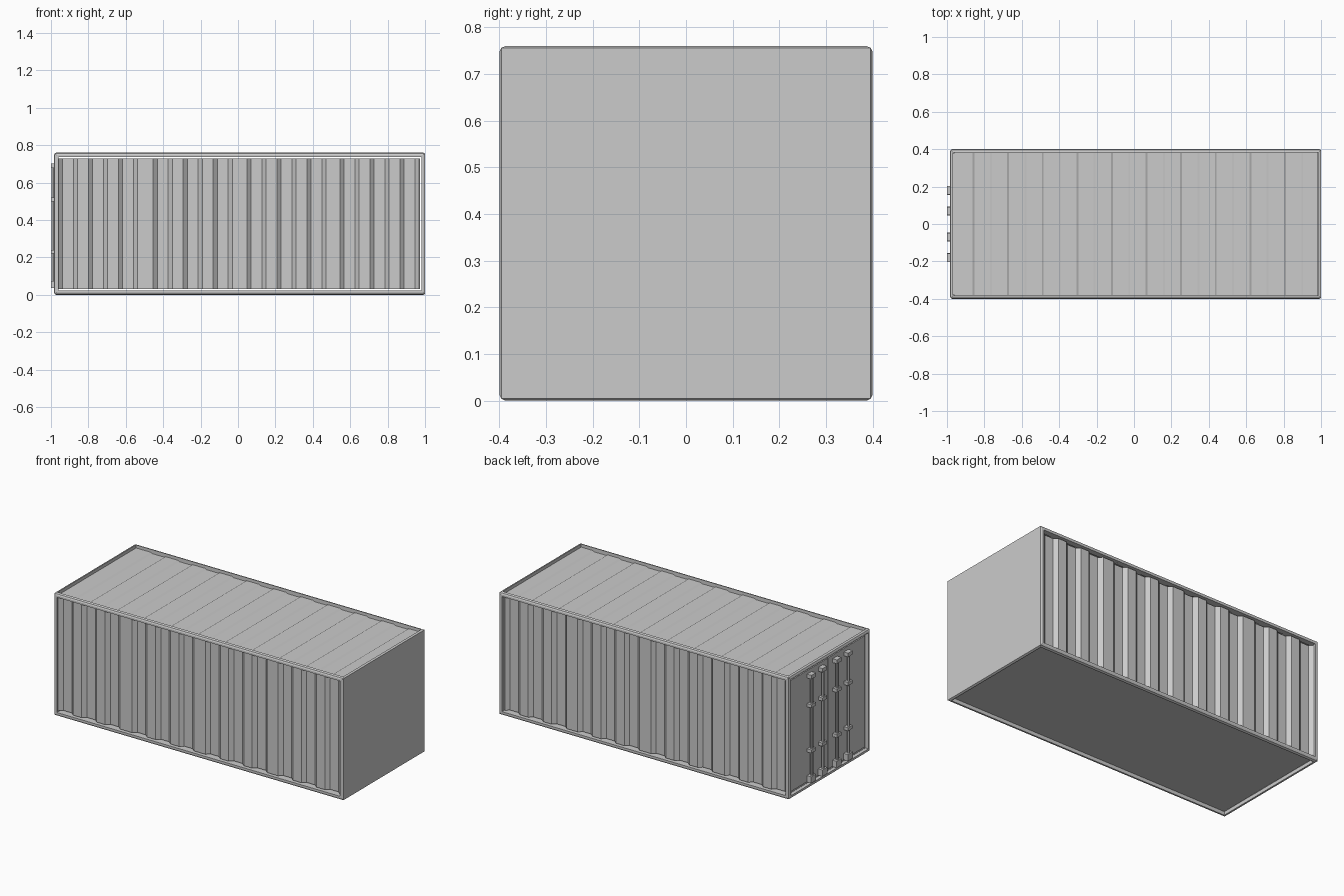
import bpy, bmesh
from mathutils import Vector

if "Cube" in bpy.data.objects:
    bpy.data.objects.remove(bpy.data.objects["Cube"])

X0, X1 = -0.98, 1.0
Y, Z0, Z1 = 0.396, 0.004, 0.756


def finish(name, bm):
    me = bpy.data.meshes.new(name)
    bm.to_mesh(me)
    bm.free()
    ob = bpy.data.objects.new(name, me)
    bpy.context.collection.objects.link(ob)
    return ob


def add_box(bm, lo, hi):
    lo, hi = Vector(lo), Vector(hi)
    for v in bmesh.ops.create_cube(bm, size=1)["verts"]:
        v.co = Vector([(lo[i] + hi[i]) / 2 + v.co[i] * (hi[i] - lo[i]) for i in range(3)])


def strip(name, profile, place_a, place_b):
    """Folded sheet: profile points (x, depth) joined between two edges."""
    bm = bmesh.new()
    a = [bm.verts.new(place_a(*p)) for p in profile]
    b = [bm.verts.new(place_b(*p)) for p in profile]
    for i in range(len(profile) - 1):
        bm.faces.new((a[i], a[i + 1], b[i + 1], b[i]))
    return finish(name, bm)


# Frame: box with slightly raised rims and recessed bays on all sides but the closed end
bm = bmesh.new()
add_box(bm, (X0, -Y, Z0), (X1, Y, Z1))
bm.normal_update()
bays = [((0, -1, 0), 0.016, 0.034, True), ((0, 1, 0), 0.016, 0.034, True),
        ((0, 0, 1), 0.006, 0.024, True), ((0, 0, -1), 0.010, 0.022, False),
        ((-1, 0, 0), 0.012, 0.022, False)]
for normal, rim, depth, is_open in bays:
    face = max(bm.faces, key=lambda f: f.normal.dot(Vector(normal)) * f.calc_area())
    for t, d in ((0.012, 0.004), (rim, 0), (0.0005, -depth)):
        bmesh.ops.inset_individual(bm, faces=[face], thickness=t, depth=d)
        bm.normal_update()
    if is_open:
        bmesh.ops.delete(bm, geom=[face], context="FACES_ONLY")
finish("container_frame", bm)

# Corrugated side walls: four sheets of three grooves each
profile = [(-0.955, 0.388)]
for start in (-0.96, -0.4545, 0.0475, 0.545):
    for k in range(6):
        x = start + k * 0.0802
        lo, hi = (0.388, 0.368) if k % 2 == 0 else (0.368, 0.388)
        profile += [(x, lo), (x + 0.023, hi)]
profile[0] = (-0.9715, 0.388)
profile.append((0.973, 0.388))
for name, s in (("front_wall", -1), ("back_wall", 1)):
    strip(name, profile, lambda x, d: (x, s * d, 0.03), lambda x, d: (x, s * d, 0.73))

# Roof sheet with shallow folds
profile = [(-0.963, 0.744)]
for k in range(20):
    x = -0.858 + k * 0.0925
    lo, hi = (0.744, 0.738) if k % 2 == 0 else (0.738, 0.744)
    profile += [(x - 0.005, lo), (x + 0.005, hi)]
profile.append((0.983, 0.744))
strip("roof", profile, lambda x, z: (x, -0.379, z), lambda x, z: (x, 0.379, z))

# Pair of doors
for name, s in (("left_door", 1), ("right_door", -1)):
    bm = bmesh.new()
    ya, yb = sorted((s * 0.003, s * 0.364))
    add_box(bm, (-0.971, ya, 0.036), (-0.955, yb, 0.724))
    finish(name, bm)

# Locking rods with guide brackets and handles at the foot
for i, y in enumerate((-0.18, -0.07, 0.07, 0.18)):
    bm = bmesh.new()
    bmesh.ops.create_cone(bm, cap_ends=True, segments=8, radius1=0.009, radius2=0.009, depth=0.66)
    bmesh.ops.translate(bm, verts=bm.verts, vec=(-0.987, y, 0.37))
    finish(f"lock_rod_{i + 1}", bm)
    bm = bmesh.new()
    for z, h, w in ((0.69, 0.012, 0.022), (0.51, 0.010, 0.022),
                    (0.23, 0.010, 0.022), (0.055, 0.020, 0.024)):
        add_box(bm, (-1.0, y - w, z - h), (-0.968, y + w, z + h))
    finish(f"rod_brackets_{i + 1}", bm)
